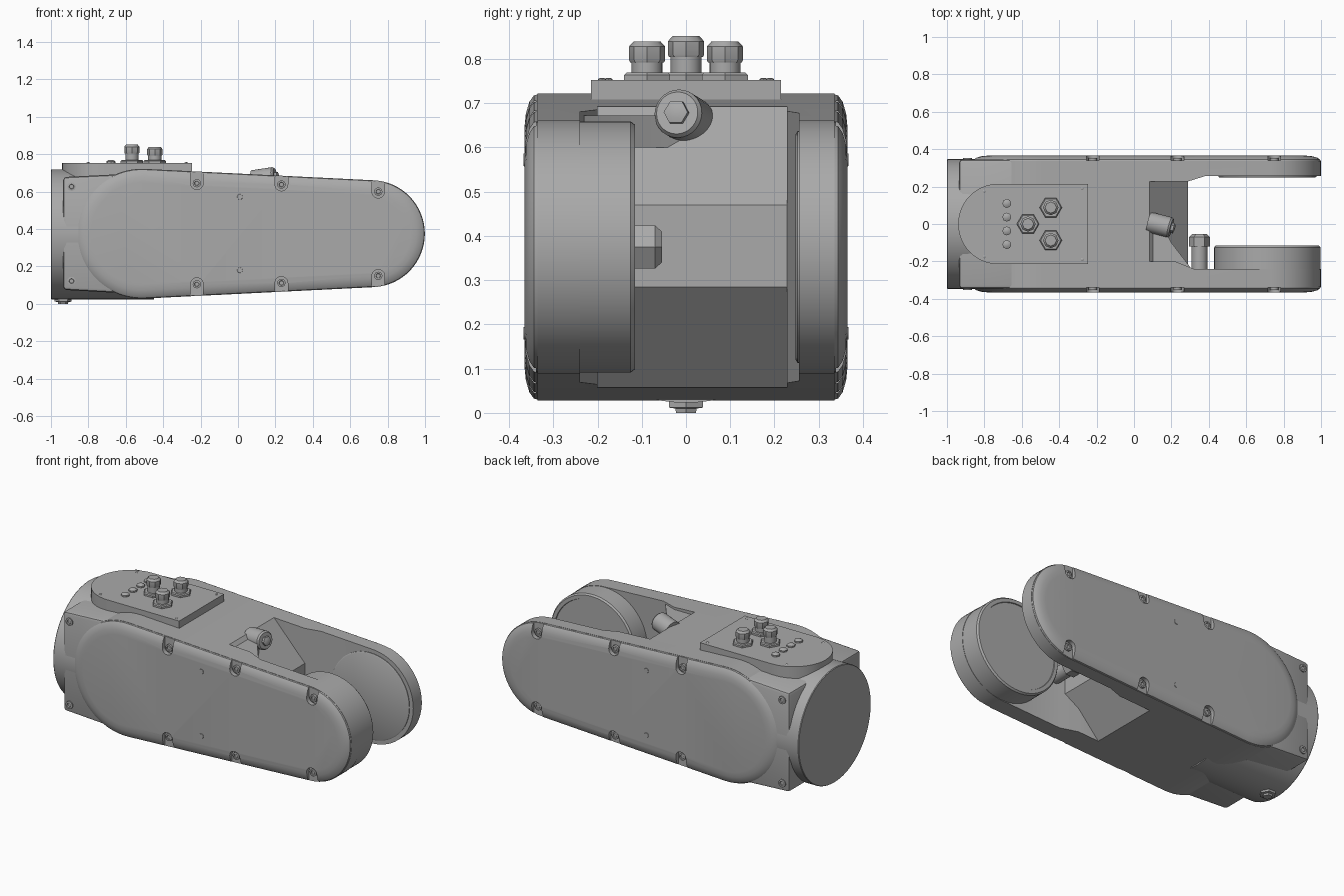
import bpy, bmesh
from math import sin, cos, acos, pi
from mathutils import Vector, Matrix

cube = bpy.data.objects.get("Cube")
if cube:
    bpy.data.objects.remove(cube, do_unlink=True)

grey = bpy.data.materials.new("cast grey")
grey.use_nodes = True
grey.diffuse_color = (0.4, 0.4, 0.4, 1)
grey.node_tree.nodes["Principled BSDF"].inputs["Base Color"].default_value = (0.4, 0.4, 0.4, 1)

ZC = 0.375                      # height of the link axis
BIG, SMALL = (-0.515, 0.347), (0.713, 0.286)   # x centre and radius of the two ends


def shade(ob, angle=0.6):
    ob.data.polygons.foreach_set("use_smooth", [True] * len(ob.data.polygons))
    ob.data.set_sharp_from_angle(angle=angle)


def loft(name, rings):
    """Closed solid through a list of rings with equal point counts."""
    bm = bmesh.new()
    vs = [[bm.verts.new(p) for p in ring] for ring in rings]
    n = len(rings[0])
    for a, b in zip(vs, vs[1:]):
        for i in range(n):
            bm.faces.new((a[i], a[(i + 1) % n], b[(i + 1) % n], b[i]))
    bm.faces.new(vs[0][::-1])
    bm.faces.new(vs[-1])
    bmesh.ops.recalc_face_normals(bm, faces=bm.faces)
    me = bpy.data.meshes.new(name)
    bm.to_mesh(me)
    bm.free()
    ob = bpy.data.objects.new(name, me)
    bpy.context.collection.objects.link(ob)
    me.materials.append(grey)
    shade(ob)
    return ob


def side_prism(name, pts, y0, y1):
    return loft(name, [[(x, y, z) for x, z in pts] for y in (y0, y1)])


def plan_prism(name, pts, z0, z1):
    return loft(name, [[(x, y, z) for x, y in pts] for z in (z0, z1)])


def turned(name, base, axis, profile, sides=48):
    """Stack of (radius, distance) rings along an axis."""
    rot = Vector(axis).to_track_quat('Z', 'Y').to_matrix()
    rings = [[Vector(base) + rot @ Vector((r * cos(2 * pi * i / sides), r * sin(2 * pi * i / sides), d))
              for i in range(sides)] for r, d in profile]
    return loft(name, rings)


def link_outline(inset=0.0, n=32):
    (xa, ra), (xb, rb) = BIG, SMALL
    a = acos((ra - rb) / (xb - xa))
    pts = []
    for cx, r, s, e in ((xa, ra, a, 2 * pi - a), (xb, rb, -a, a)):
        for i in range(n + 1):
            t = s + (e - s) * i / n
            pts.append((cx + (r - inset) * cos(t), ZC + (r - inset) * sin(t)))
    return pts


def boolean(ob, cutter, operation):
    m = ob.modifiers.new("cut", 'BOOLEAN')
    m.object, m.operation, m.solver = cutter, operation, 'EXACT'
    bpy.context.view_layer.update()
    dg = bpy.context.evaluated_depsgraph_get()
    me = bpy.data.meshes.new_from_object(ob.evaluated_get(dg))
    ob.modifiers.clear()
    ob.data = me
    bpy.data.objects.remove(cutter, do_unlink=True)
    shade(ob)


def bevel(ob, width, segments=2):
    bm = bmesh.new()
    bm.from_mesh(ob.data)
    edges = [e for e in bm.edges if e.calc_face_angle(0) > 0.7]
    bmesh.ops.bevel(bm, geom=edges, offset=width, segments=segments, affect='EDGES', profile=0.5)
    bm.to_mesh(ob.data)
    bm.free()
    shade(ob)


# Main casting: link shape trimmed to a wedge-nosed web
body = side_prism("main_body", link_outline(), -0.336, 0.336)
nose = side_prism("nose_trim", [(-1, -0.1), (-0.1, -0.1), (0.08, 0.055), (0.29, 0.285),
                                (0.29, 0.47), (0.08, 0.695), (-0.1, 0.9), (-1, 0.9)], -0.5, 0.5)
boolean(body, nose, 'INTERSECT')

# Fork arms, cut from the same link shape by their plan outlines
plans = {
    "rear_fork_arm": [(-0.1, 0.4), (-0.1, 0.228), (0.29, 0.228), (0.38, 0.256), (1.1, 0.256), (1.1, 0.4)],
    "front_fork_arm": [(-0.1, -0.4), (1.1, -0.4), (1.1, -0.24), (0.32, -0.24), (0.22, -0.2), (-0.1, -0.2)],
}
for name, plan in plans.items():
    arm = side_prism(name, link_outline(), -0.336, 0.336)
    boolean(arm, plan_prism("plan_trim", plan, -0.1, 0.9), 'INTERSECT')

# Joint drum on the front arm and disc on the rear arm
turned("joint_drum", (SMALL[0], -0.33, ZC), (0, 1, 0),
       [(0.284, 0), (0.284, 0.205), (0.276, 0.215), (0.255, 0.215), (0.253, 0.21)], 72)
turned("rear_joint_disc", (SMALL[0], 0.26, ZC), (0, -1, 0), [(0.262, 0), (0.262, 0.008), (0.255, 0.012)], 72)

# Round mounting tube and the square flange around it
turned("mounting_tube", (-1, 0, 0.371), (1, 0, 0), [(0.345, 0), (0.348, 0.004), (0.348, 0.55)], 80)
flange = side_prism("square_flange", [(-0.935, 0.075), (-0.4, 0.045), (-0.4, 0.705), (-0.935, 0.678)], -0.345, 0.345)
bevel(flange, 0.018)
turned("drain_plug", (-0.935, 0, 0.03), (0, 0, -1), [(0.045, 0), (0.045, 0.018), (0.028, 0.02), (0.026, 0.03)], 6)

# Side covers with screw pockets, mirrored on y
pockets = [(-0.22, 0.645, 1), (0.232, 0.638, 1), (0.75, 0.6, 1),
           (-0.22, 0.105, -1), (0.232, 0.112, -1), (0.75, 0.15, -1)]
for side, word in ((-1, "front"), (1, "rear")):
    cover = loft(word + "_side_cover", [[(x, side * y, z) for x, z in link_outline(inset)]
                 for inset, y in ((0, 0.33), (0.004, 0.344), (0.018, 0.354), (0.045, 0.362), (0.075, 0.365))])
    for x, z, up in pockets:
        arc = [(x + 0.034 * cos(pi * i / 10), z - up * 0.034 * sin(pi * i / 10)) for i in range(11)]
        slot = side_prism("pocket_cutter", arc + [(x - 0.034, z + up * 0.12), (x + 0.034, z + up * 0.12)],
                          side * 0.339, side * 0.45)
        boolean(cover, slot, 'DIFFERENCE')
        turned(word + "_cover_screw", (x, side * 0.334, z), (0, side, 0),
               [(0.022, 0), (0.022, 0.018), (0.013, 0.019), (0.011, 0.013)], 16)
    for z in (0.122, 0.627):
        turned(word + "_flange_screw", (-0.89, side * 0.34, z), (0, side, 0),
               [(0.023, 0), (0.023, 0.012), (0.013, 0.013), (0.011, 0.007)], 16)
    for z in (0.18, 0.572):
        turned(word + "_centre_stud", (0.01, side * 0.362, z), (0, side, 0), [(0.016, 0), (0.014, 0.005)], 12)

# Connector plate on top with a rounded left end
left_arc = [(-0.725 + 0.215 * cos(t), 0.215 * sin(t)) for t in [pi / 2 + pi * i / 24 for i in range(25)]]
plan_prism("connector_plate", left_arc + [(-0.245, -0.215), (-0.245, 0.215)], 0.68, 0.753)
for x, ys in ((-0.68, (-0.11, -0.037, 0.037, 0.11)), (-0.8, (-0.175, 0.175)), (-0.277, (-0.19, 0.19))):
    for y in ys:
        r = 0.024 if x == -0.68 else 0.009
        turned("plate_screw", (x, y, 0.75), (0, 0, 1), [(r, 0), (r, r * 0.5), (r * 0.5, r * 0.8)], 8)

# Cable glands
for x, y, top in ((-0.567, 0, 0.852), (-0.445, 0.088, 0.84), (-0.445, -0.088, 0.84)):
    turned("gland_hex_base", (x, y, 0.75), (0, 0, 1), [(0.06, 0), (0.06, 0.014), (0.054, 0.019)], 6)
    turned("gland_barrel", (x, y, 0.76), (0, 0, 1), [(0.035, 0), (0.035, 0.045)], 20)
    turned("gland_cap", (x, y, top - 0.048), (0, 0, 1),
           [(0.038, 0), (0.041, 0.006), (0.041, 0.036), (0.03, 0.048)], 8)

# Clamp lug with its bolt above the nose, and the cable fitting beside the drum
plan_prism("clamp_web", [(0.0, 0.03), (0.13, 0.03), (0.2, -0.1), (0.3, -0.23), (0.3, -0.26), (0.0, -0.26)],
           0.6, 0.672)
turned("clamp_boss", (0.08, 0.01, 0.66), (1, -0.25, 0.15), [(0.055, 0), (0.055, 0.115), (0.048, 0.125)], 28)
turned("clamp_bolt", (0.2, -0.02, 0.678), (1, -0.25, 0.15), [(0.028, 0), (0.028, 0.014), (0.015, 0.018)], 6)
turned("cable_fitting_stem", (0.35, -0.25, ZC), (0, 1, 0), [(0.042, 0), (0.042, 0.15)], 24)
turned("cable_fitting_nut", (0.35, -0.12, ZC), (0, 1, 0), [(0.056, 0), (0.056, 0.05), (0.04, 0.066)], 6)
